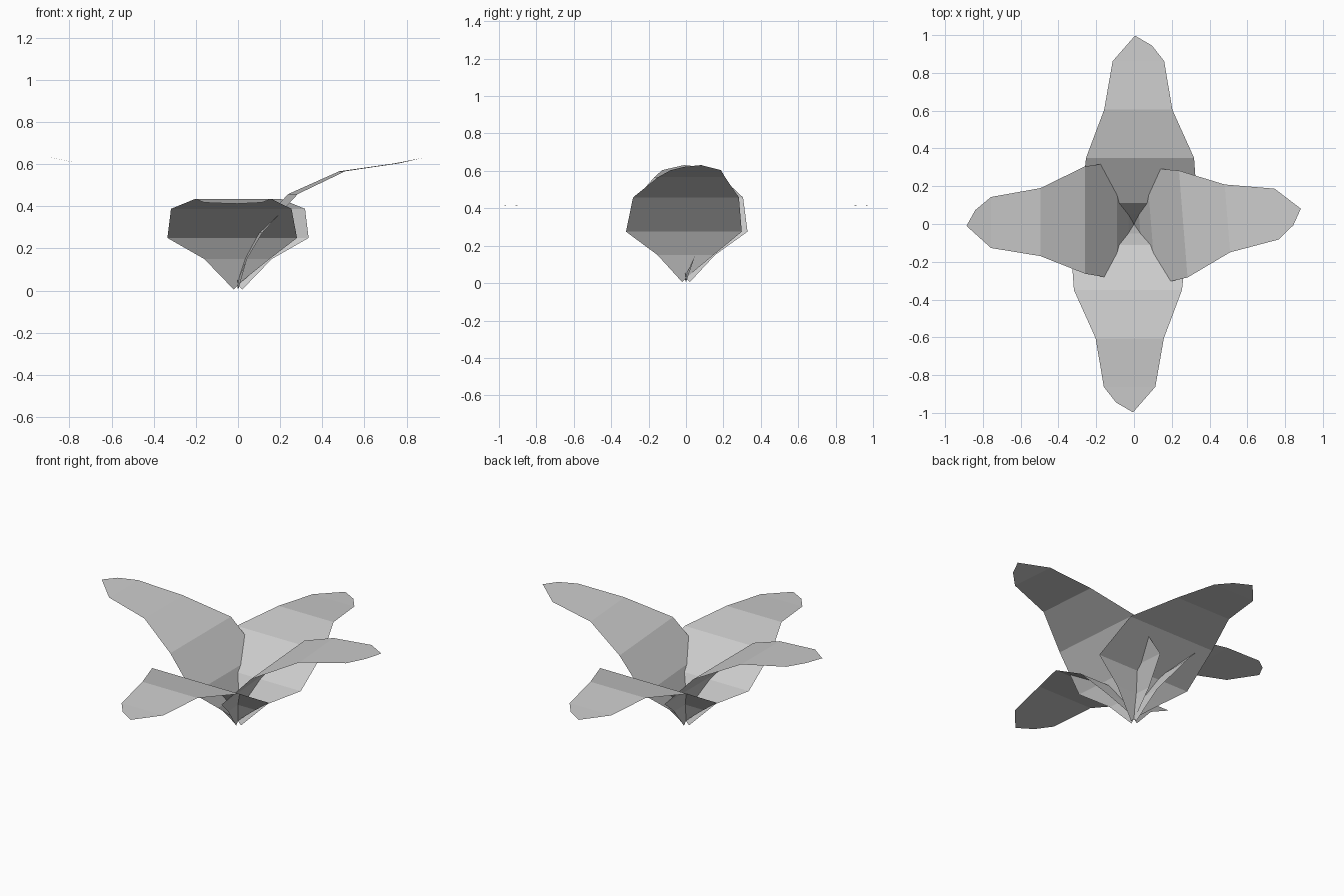
import bpy
import bmesh
from math import pi
from mathutils import Matrix

old = bpy.data.objects.get("Cube")
if old:
    bpy.data.objects.remove(old, do_unlink=True)

grey = bpy.data.materials.new("petal_grey")
grey.use_nodes = True
grey.diffuse_color = (0.6, 0.6, 0.6, 1)
bsdf = grey.node_tree.nodes["Principled BSDF"]
bsdf.inputs["Base Color"].default_value = grey.diffuse_color
bsdf.inputs["Roughness"].default_value = 0.8

# Petal rows: reach, height, long-side width, short-side width
LONG_ROWS = [(0.05, 0.15, 0.16, 0.15), (0.11, 0.25, 0.335, 0.28),
             (0.35, 0.388, 0.318, 0.254), (0.605, 0.435, 0.203, 0.158),
             (0.862, 0.418, 0.16, 0.113)]
SHORT_ROWS = [(0.03, 0.15, 0.155, 0.145), (0.09, 0.275, 0.329, 0.292),
              (0.26, 0.458, 0.305, 0.263), (0.495, 0.566, 0.19, 0.17),
              (0.757, 0.604, 0.143, 0.127)]

# Tip points: reach, height, offset toward the long side
LONG_TIP = [(0.945, 0.415, 0.095), (0.997, 0.412, 0.005)]
SHORT_TIP = [(0.84, 0.622, 0.074), (0.887, 0.631, -0.01)]


def petal(name, rows, tip, heading):
    """Low-poly sheet growing along +x, then turned to its heading."""
    bm = bmesh.new()
    # Slanted narrow base, then one pair of points per row
    pairs = [(bm.verts.new((0, -0.02, 0.005)), bm.verts.new((0, 0.02, 0.045)))]
    for reach, height, wide, narrow in rows:
        pairs.append((bm.verts.new((reach, -wide, height)),
                      bm.verts.new((reach, narrow, height))))
    for (a, b), (c, d) in zip(pairs, pairs[1:]):
        bm.faces.new((a, c, d, b))
    # Lopsided pointed end
    shoulder, point = [bm.verts.new((r, -v, h)) for r, h, v in tip]
    bm.faces.new((pairs[-1][0], shoulder, point, pairs[-1][1]))
    bm.transform(Matrix.Rotation(heading, 4, "Z"))
    mesh = bpy.data.meshes.new(name)
    bm.to_mesh(mesh)
    bm.free()
    mesh.materials.append(grey)
    obj = bpy.data.objects.new(name, mesh)
    bpy.context.collection.objects.link(obj)


# Two long low petals and two shorter raised ones, crossing at the base
petal("front_petal", LONG_ROWS, LONG_TIP, -pi / 2)
petal("back_petal", LONG_ROWS, LONG_TIP, pi / 2)
petal("left_petal", SHORT_ROWS, SHORT_TIP, 0.08)
petal("right_petal", SHORT_ROWS, SHORT_TIP, pi)
